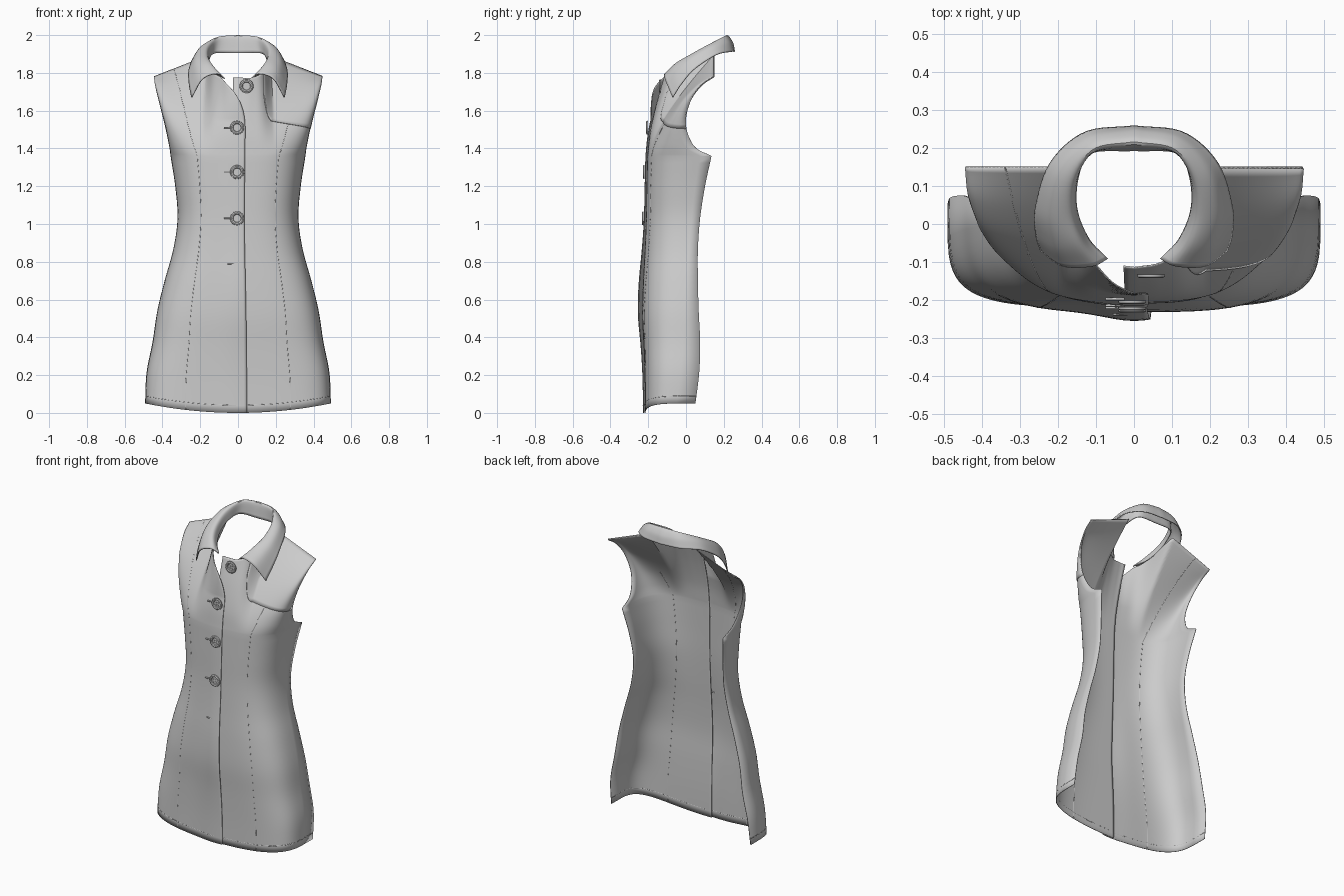
import bpy, bmesh, math
from mathutils import Vector, Matrix

cube = bpy.data.objects.get("Cube")
if cube:
    bpy.data.objects.remove(cube)

cloth = bpy.data.materials.new("light_grey_cloth")
cloth.use_nodes = True
cloth.diffuse_color = (0.6, 0.6, 0.6, 1)
bsdf = cloth.node_tree.nodes["Principled BSDF"]
bsdf.inputs["Base Color"].default_value = (0.6, 0.6, 0.6, 1)
bsdf.inputs["Roughness"].default_value = 0.7


def clamp(a):
    return max(0.0, min(1.0, a))


def spline(pts, t):
    """Catmull-Rom point at t in 0..1 along a list of points."""
    pts = [Vector(p) for p in pts]
    n = len(pts) - 1
    i = min(int(clamp(t) * n), n - 1)
    f = clamp(t) * n - i
    b, c = pts[i], pts[i + 1]
    a = pts[i - 1] if i > 0 else b * 2 - c
    d = pts[i + 2] if i + 2 <= n else c * 2 - b
    return (b * 2 + (c - a) * f + (a * 2 - b * 5 + c * 4 - d) * f**2
            + (b * 3 - a - c * 3 + d) * f**3) / 2


def finish(name, bm, thickness=0.0):
    bmesh.ops.recalc_face_normals(bm, faces=bm.faces)
    me = bpy.data.meshes.new(name)
    bm.to_mesh(me)
    bm.free()
    ob = bpy.data.objects.new(name, me)
    bpy.context.collection.objects.link(ob)
    me.materials.append(cloth)
    if thickness:
        mod = ob.modifiers.new("cloth_thickness", 'SOLIDIFY')
        mod.thickness = thickness
        mod.offset = 0
    bpy.ops.object.select_all(action='DESELECT')
    bpy.context.view_layer.objects.active = ob
    ob.select_set(True)
    bpy.ops.object.shade_smooth_by_angle(angle=math.radians(40))


def sheet(name, fn, nu, nv, thickness):
    """Grid of quads through fn(u, v)."""
    bm = bmesh.new()
    rows = [[bm.verts.new(fn(i / nu, j / nv)) for i in range(nu + 1)]
            for j in range(nv + 1)]
    for lo, hi in zip(rows, rows[1:]):
        for i in range(nu):
            bm.faces.new((lo[i], lo[i + 1], hi[i + 1], hi[i]))
    finish(name, bm, thickness)


# Skirt and waist sections: half width, front y, side edge y, roundness, evenly spaced upwards
SPLIT = 1.36
SECTIONS = [(.49, -.216, .05, .42), (.482, -.217, .07, .44), (.45, -.222, .075, .48),
            (.425, -.23, .067, .53), (.385, -.226, .063, .58), (.34, -.217, .063, .64),
            (.318, -.21, .075, .66), (.33, -.207, .1, .64), (.355, -.203, .135, .62)]
# Chest boundaries: front line, armhole, neckline
FRONT = [(0, -.203, 1.36), (0, -.19, 1.48), (0, -.16, 1.62), (0, -.115, 1.775)]
ARMHOLE = [(.355, .135, 1.36), (.362, .045, 1.41), (.385, 0, 1.52),
           (.415, .02, 1.64), (.437, .08, 1.73), (.445, .15, 1.78)]
NECK = [(0, -.115, 1.775), (.075, -.1, 1.775), (.135, -.04, 1.81), (.165, .15, 1.89)]
NECK_S = 0.42


def section(s, r):
    w, front, edge, p = spline(SECTIONS, r)
    a = s**(1 / p) * math.pi / 2
    k = math.sin(a)**p
    y = edge - (edge - front) * max(0, math.cos(a))**p
    hem = 0.05 * k * k
    return Vector((w * k, y, hem + (SPLIT - hem) * r))


def top_line(s):
    if s < NECK_S:
        return spline(NECK, s / NECK_S)
    return Vector(NECK[-1]).lerp(Vector(ARMHOLE[-1]), (s - NECK_S) / (1 - NECK_S))


def body(s, r):
    """Point of the coat: s across from the centre, r 0..1 skirt and 1..2 chest."""
    sign, s = (-1 if s < 0 else 1), min(abs(s), 1)
    if r <= 1:
        p = section(s, r)
    else:
        v, k = r - 1, s**3.5
        h = v**1.7
        c0, c1, a0, a1 = (Vector(q) for q in (FRONT[0], FRONT[-1], ARMHOLE[0], ARMHOLE[-1]))
        p = (spline(FRONT, v) * (1 - k) + spline(ARMHOLE, v) * k
             + (section(s, 1) - c0.lerp(a0, k)) * (1 - h)
             + (top_line(s) - c1.lerp(a1, k)) * h)
    p.x *= sign
    return p


def overlap(s, r):
    """Forward lift of the upper front panel near its edge."""
    lift = 0.01 + 0.014 * math.exp(-((r - 0.45) / 0.2)**2) + 0.045 * clamp((r - 1.5) / 0.5)
    return lift * math.exp(-(s / 0.2)**2)


def left_panel(u, v):
    r = 2 * v
    e = -0.05
    return body(e + (1 - e) * u, r)


def right_panel(u, v):
    r = 2 * v
    e = -0.08 + 0.26 * clamp((r - 1.3) / 0.7)**3
    s = e + (1 - e) * u
    p = body(s, r)
    return Vector((-p.x, p.y - overlap(s, r), p.z))


sheet("left_front_panel", left_panel, 40, 72, 0.004)
sheet("right_front_panel", right_panel, 40, 72, 0.004)


# Shoulder flap on the left chest, with a rounded lower corner
def flap(u, v):
    s = 0.28 + 0.72 * u
    low = 0.43 - 0.06 * u + 0.35 * clamp(1 - u / 0.22)**3
    p = body(s, 1 + low + (1 - low) * v)
    return p + Vector((0.002, -0.004, 0.002))


sheet("shoulder_flap", flap, 36, 16, 0.004)

# Collar: stand, fold, fall and outer edge, from the back centre to the front point
STAND = [(0, .195, 1.905), (.115, .188, 1.905), (.148, .125, 1.885),
         (.152, .04, 1.845), (.12, -.04, 1.80), (.07, -.092, 1.77)]
FOLD = [(0, .212, 1.995), (.105, .195, 1.985), (.158, .12, 1.945),
        (.168, .03, 1.895), (.148, -.05, 1.85), (.11, -.11, 1.795)]
OUTER = [(0, .257, 1.912), (.13, .24, 1.912), (.22, .16, 1.895),
         (.258, .045, 1.82), (.258, -.025, 1.74), (.245, -.07, 1.67)]


def collar(u, v):
    t = abs(2 * u - 1)
    stand, fold, outer = (spline(c, t) for c in (STAND, FOLD, OUTER))
    fall = (fold + outer) / 2 + Vector((0.01 * t, 0.01 - 0.03 * t, 0.01 + 0.025 * t))
    p = spline([stand, fold, fall, outer], v)
    if u < 0.5:
        p.x = -p.x
    return p


sheet("collar", collar, 64, 18, 0.006)


# Buttons: turned disc with a raised rim and four thread dots
def button(name, x, y, z):
    bm = bmesh.new()
    profile = [(0, .002), (.02, .002), (.023, .007), (.03, .009), (.036, .006), (.037, 0), (0, 0)]
    vs = [bm.verts.new((a, 0, h)) for a, h in profile]
    es = [bm.edges.new(pair) for pair in zip(vs, vs[1:])]
    bmesh.ops.spin(bm, geom=vs + es, cent=(0, 0, 0), axis=(0, 0, 1),
                   angle=math.tau, steps=28, use_merge=True)
    bmesh.ops.remove_doubles(bm, verts=bm.verts, dist=0.0001)
    for dx in (-.007, .007):
        for dy in (-.007, .007):
            bmesh.ops.create_cone(bm, cap_ends=True, segments=8, radius1=.004, radius2=.004,
                                  depth=.006, matrix=Matrix.Translation((dx, dy, .003)))
    bm.transform(Matrix.Translation((x, y, z)) @ Matrix.Rotation(math.pi / 2, 4, 'X'))
    finish(name, bm)


def row_at(z):
    return z / SPLIT if z < SPLIT else 1 + (z - SPLIT) / 0.415


for i, z in enumerate((1.03, 1.275, 1.51)):
    r = row_at(z)
    button(f"front_button_{i + 1}", -.005, body(0, r).y - overlap(0, r) - .004, z)
button("neck_button", .045, body(.08, row_at(1.73)).y - .008, 1.73)


# Stitched details drawn as thin cords on the cloth
def cord(name, pts, radius):
    cu = bpy.data.curves.new(name, 'CURVE')
    cu.dimensions = '3D'
    cu.bevel_depth = radius
    cu.bevel_resolution = 1
    sp = cu.splines.new('POLY')
    sp.points.add(len(pts) - 1)
    for q, p in zip(sp.points, pts):
        q.co = (*p, 1)
    ob = bpy.data.objects.new(name, cu)
    bpy.context.collection.objects.link(ob)
    cu.materials.append(cloth)


for i, z in enumerate((.79, 1.03, 1.275, 1.51)):
    y = body(0, row_at(z)).y - overlap(.1, row_at(z)) - .002
    x = -.03 if i == 0 else -.05
    cord(f"buttonhole_{i + 1}", [(x + d, y, z) for d in (-.025, 0, .025)], .004)

for side, name in ((1, "left"), (-1, "right")):
    seam, hem = [], []
    for i in range(61):
        r = 2 * i / 60 * (0.7 if side > 0 else 1)
        s = 0.47 + 0.31 * max(0, r - 1)
        p = body(s, r)
        seam.append((side * p.x, p.y - (overlap(s, r) if side < 0 else 0), p.z))
        s = 0.02 + 0.98 * i / 60
        p = body(s, 0.03)
        hem.append((side * p.x, p.y - (overlap(s, .03) if side < 0 else 0), p.z))
    cord(f"{name}_princess_seam", seam, .003)
    cord(f"{name}_hem_stitch", hem, .003)
